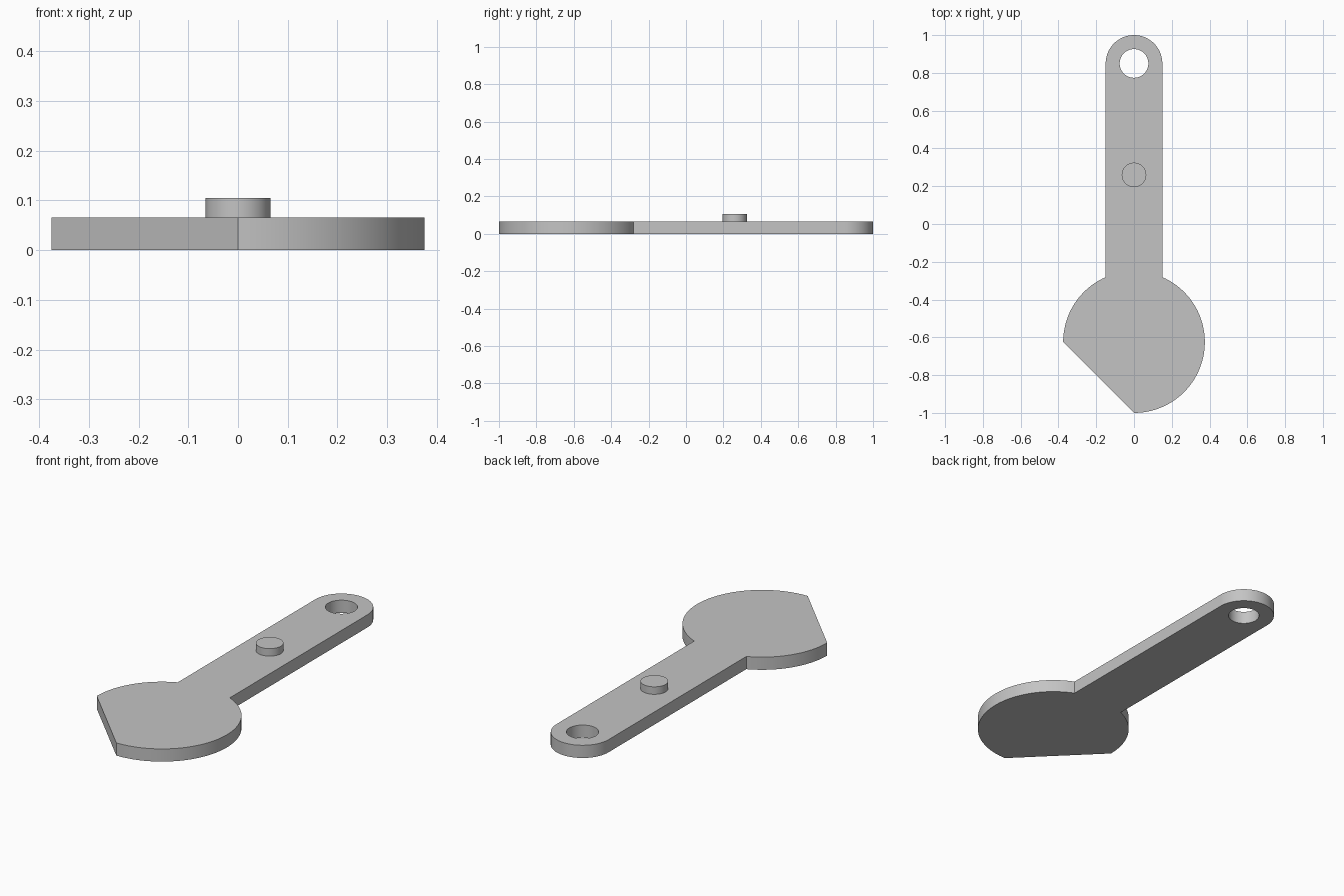
import bpy, bmesh
from math import acos, cos, sin, degrees, radians

cube = bpy.data.objects.get("Cube")
if cube:
    bpy.data.objects.remove(cube, do_unlink=True)

THICK = 0.066
ARM_HALF = 0.15
DISC_R, DISC_Y = 0.375, -0.625
TIP_Y = 0.85

# Plain grey material
grey = bpy.data.materials.new("plain grey")
grey.use_nodes = True
colour = (0.55, 0.55, 0.55, 1)
grey.diffuse_color = colour
grey.node_tree.nodes["Principled BSDF"].inputs["Base Color"].default_value = colour


def arc(y, r, start, end, steps):
    """Points along an arc centred on the middle line, angles in degrees."""
    angles = [radians(start + (end - start) * i / steps) for i in range(steps + 1)]
    return [(r * cos(a), y + r * sin(a)) for a in angles]


def plate(name, outline, z0, z1):
    """Solid plate extruded upward from a closed outline."""
    bm = bmesh.new()
    base = bm.faces.new([bm.verts.new((x, y, z0)) for x, y in outline])
    top = bmesh.ops.extrude_face_region(bm, geom=[base], use_keep_orig=True)["geom"]
    bmesh.ops.translate(bm, vec=(0, 0, z1 - z0),
                        verts=[g for g in top if isinstance(g, bmesh.types.BMVert)])
    bmesh.ops.recalc_face_normals(bm, faces=bm.faces)
    mesh = bpy.data.meshes.new(name)
    bm.to_mesh(mesh)
    bm.free()
    mesh.materials.append(grey)
    obj = bpy.data.objects.new(name, mesh)
    bpy.context.collection.objects.link(obj)
    return obj


def select(obj):
    bpy.ops.object.select_all(action="DESELECT")
    obj.select_set(True)
    bpy.context.view_layer.objects.active = obj


def disc(y, r):
    return arc(y, r, 0, 360, 64)[:-1]


# Lever: disc with one corner cut straight, running into a round-ended arm
joint = degrees(acos(ARM_HALF / DISC_R))
outline = (arc(DISC_Y, DISC_R, -90, joint, 56)
           + arc(TIP_Y, ARM_HALF, 0, 180, 40)
           + arc(DISC_Y, DISC_R, 180 - joint, 180, 24))
lever = plate("lever_plate", outline, 0, THICK)

# Through hole at the arm tip
cutter = plate("hole_cutter", disc(TIP_Y, 0.076), -0.1, THICK + 0.1)
cut = lever.modifiers.new("hole", "BOOLEAN")
cut.operation = "DIFFERENCE"
cut.solver = "EXACT"
cut.object = cutter
select(lever)
bpy.ops.object.modifier_apply(modifier=cut.name)
bpy.data.objects.remove(cutter, do_unlink=True)

# Short round pin on the arm
pin = plate("pin", disc(0.26, 0.065), THICK, 0.105)

for obj in (lever, pin):
    select(obj)
    bpy.ops.object.shade_smooth_by_angle(angle=radians(30))
